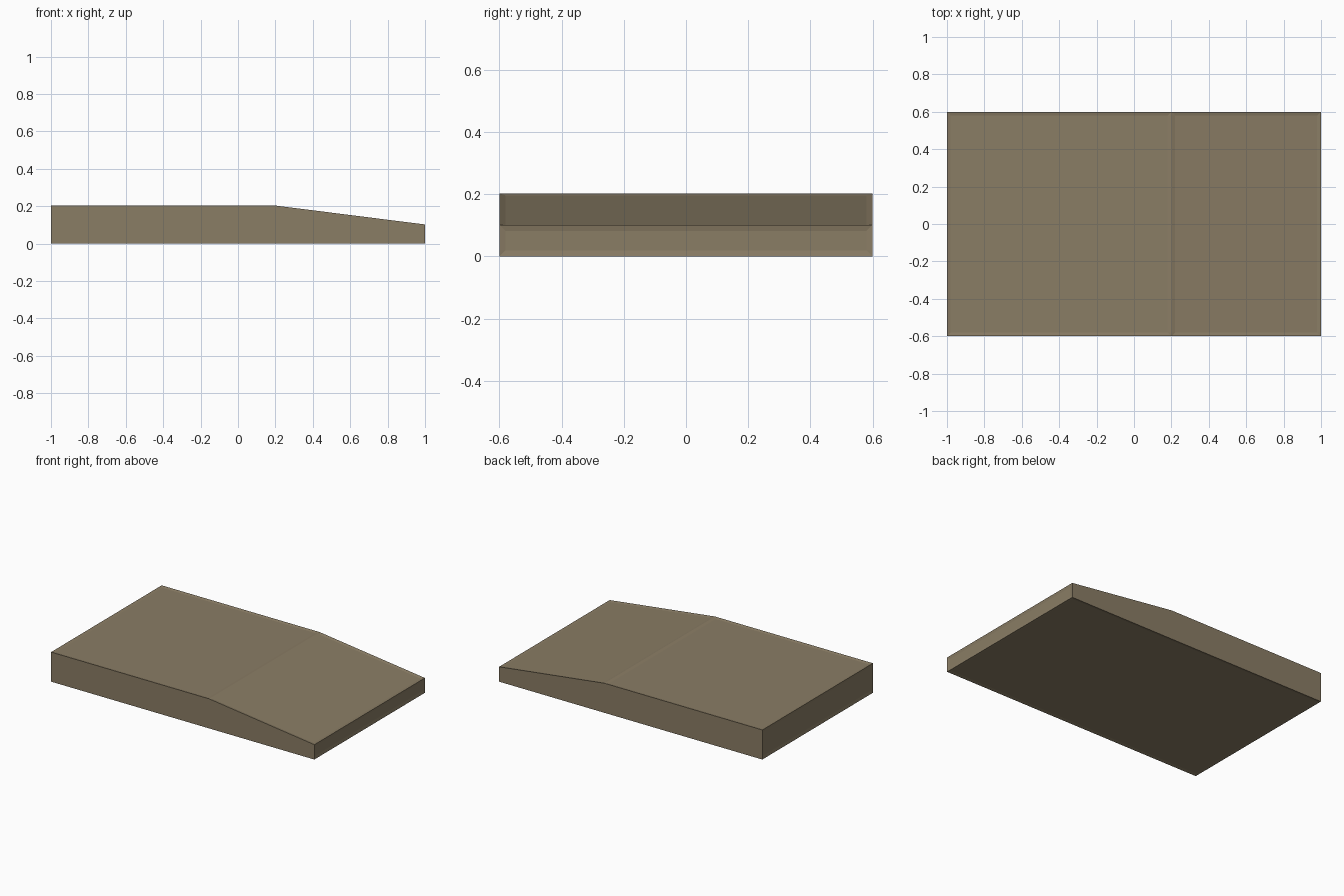
import bpy
import bmesh

if "Cube" in bpy.data.objects:
    bpy.data.objects.remove(bpy.data.objects["Cube"])

# Side profile (x, z): flat deck with a ramp falling to the right
PROFILE = [(-1, 0), (1, 0), (1, 0.102), (0.2, 0.203), (-1, 0.203)]
HALF_DEPTH = 0.6

khaki = bpy.data.materials.new("khaki_brown")
khaki.diffuse_color = (0.255, 0.205, 0.13, 1)
khaki.use_nodes = True
khaki.node_tree.nodes["Principled BSDF"].inputs["Base Color"].default_value = khaki.diffuse_color

# Wedge body extruded along y
bm = bmesh.new()
front = [bm.verts.new((x, -HALF_DEPTH, z)) for x, z in PROFILE]
cap = bm.faces.new(front)
ext = bmesh.ops.extrude_face_region(bm, geom=[cap])
new_verts = [g for g in ext["geom"] if isinstance(g, bmesh.types.BMVert)]
bmesh.ops.translate(bm, verts=new_verts, vec=(0, 2 * HALF_DEPTH, 0))
bmesh.ops.recalc_face_normals(bm, faces=bm.faces[:])
bm.normal_update()

# Shallow recessed panels on the deck, ramp, ends and underside
panels = [f for f in bm.faces if abs(f.normal.y) < 0.5]
bmesh.ops.inset_individual(bm, faces=panels, thickness=0.02, depth=-0.004,
                           use_even_offset=True)

mesh = bpy.data.meshes.new("ramp_block")
bm.to_mesh(mesh)
bm.free()
mesh.materials.append(khaki)
block = bpy.data.objects.new("ramp_block", mesh)
bpy.context.collection.objects.link(block)
